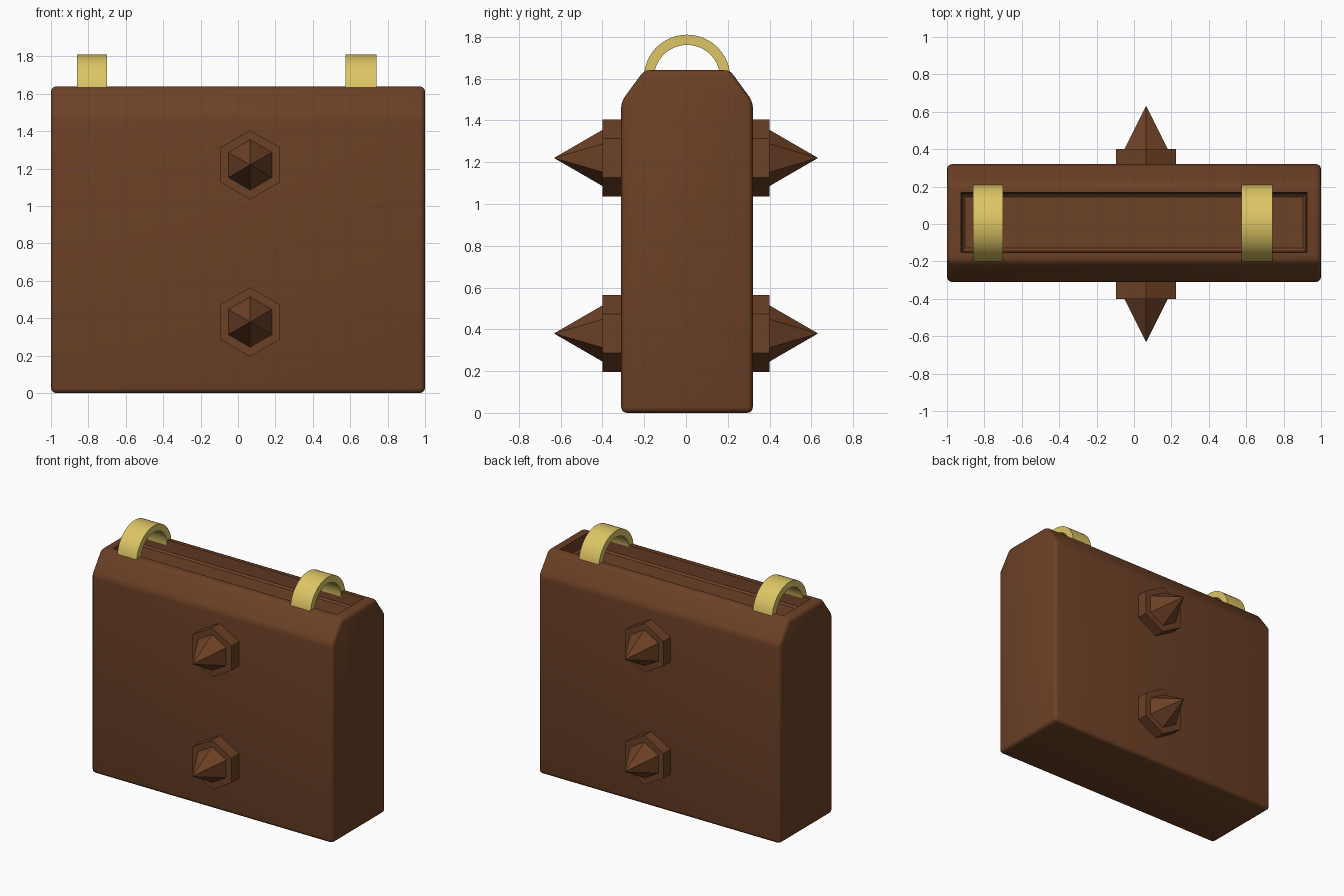
import bpy, bmesh, math
from mathutils import Matrix, Vector

if "Cube" in bpy.data.objects:
    bpy.data.objects.remove(bpy.data.objects["Cube"])


def material(name, rgb):
    m = bpy.data.materials.new(name)
    m.use_nodes = True
    m.diffuse_color = (*rgb, 1)
    m.node_tree.nodes["Principled BSDF"].inputs["Base Color"].default_value = (*rgb, 1)
    return m


brown = material("dark_brown", (0.15, 0.052, 0.019))
gold = material("pale_gold", (0.72, 0.56, 0.13))


def finish(bm, name, mat, smooth_angle=None):
    bmesh.ops.recalc_face_normals(bm, faces=bm.faces)
    mesh = bpy.data.meshes.new(name)
    bm.to_mesh(mesh)
    bm.free()
    mesh.materials.append(mat)
    ob = bpy.data.objects.new(name, mesh)
    bpy.context.collection.objects.link(ob)
    if smooth_angle:
        bpy.ops.object.select_all(action="DESELECT")
        ob.select_set(True)
        bpy.context.view_layer.objects.active = ob
        bpy.ops.object.shade_smooth_by_angle(angle=math.radians(smooth_angle))
    return ob


def extruded(profile, x0, x1):
    """Solid made by sweeping a (y, z) outline along x."""
    bm = bmesh.new()
    face = bm.faces.new([bm.verts.new((x0, y, z)) for y, z in profile])
    new = bmesh.ops.extrude_face_region(bm, geom=[face])["geom"]
    bmesh.ops.translate(bm, vec=(x1 - x0, 0, 0),
                        verts=[v for v in new if isinstance(v, bmesh.types.BMVert)])
    bmesh.ops.recalc_face_normals(bm, faces=bm.faces)
    return bm


# Body: slab with sloped shoulders and softened edges
half = [(0.315, 0), (0.315, 1.49), (0.205, 1.64)]
outline = [(y + 0.005, z) for y, z in half] + [(0.005 - y, z) for y, z in reversed(half)]
bm = extruded(outline, -1, 1)
bmesh.ops.bevel(bm, geom=bm.edges[:], offset=0.027, segments=3, profile=0.5, affect="EDGES")

# Recessed tray in the top
top = max((f for f in bm.faces if f.normal.z > 0.99), key=lambda f: f.calc_area())
bmesh.ops.inset_individual(bm, faces=[top], thickness=0.01)
for v in top.verts:
    v.co.x = math.copysign(0.925, v.co.x)
    v.co.y = 0.008 + math.copysign(0.16, v.co.y)
bmesh.ops.inset_individual(bm, faces=[top], thickness=0.012, depth=-0.08)
bmesh.ops.inset_individual(bm, faces=[top], thickness=0.02, depth=-0.012)
finish(bm, "body", brown, 40)

# Handle loops: half rings over the top
steps = 24
for name, x0, x1 in (("right_loop", -0.86, -0.70), ("left_loop", 0.575, 0.74)):
    arc = [math.pi * i / steps for i in range(steps + 1)]
    ring = [(0.005 + r * math.cos(a), 1.603 + r * math.sin(a))
            for r, angles in ((0.207, arc), (0.158, arc[::-1])) for a in angles]
    finish(extruded(ring, x0, x1), name, gold, 30)


# Studs: hexagonal plate carrying a hexagonal spike
def hex_solid(bm, r1, r2, y0, y1, side):
    turn = Matrix.Rotation(math.pi / 2 * -side, 4, "X")
    place = Matrix.Translation((0, side * (y0 + y1) / 2, 0)) @ turn
    verts = bmesh.ops.create_cone(bm, cap_ends=True, segments=6, radius1=r1, radius2=r2,
                                  depth=y1 - y0, matrix=place)["verts"]
    # stand the hexagon on a corner
    if max(abs(v.co.x) for v in verts) > max(abs(v.co.z) for v in verts):
        bmesh.ops.rotate(bm, verts=verts, cent=Vector(), matrix=Matrix.Rotation(math.pi / 6, 3, "Y"))


for face_name, side in (("front", -1), ("back", 1)):
    for level, z in (("upper", 1.22), ("lower", 0.38)):
        bm = bmesh.new()
        hex_solid(bm, 0.185, 0.185, 0.28, 0.4, side)
        hex_solid(bm, 0.14, 0, 0.39, 0.632, side)
        stud = finish(bm, f"{face_name}_{level}_spike", brown)
        stud.location = (0.065, 0, z)
